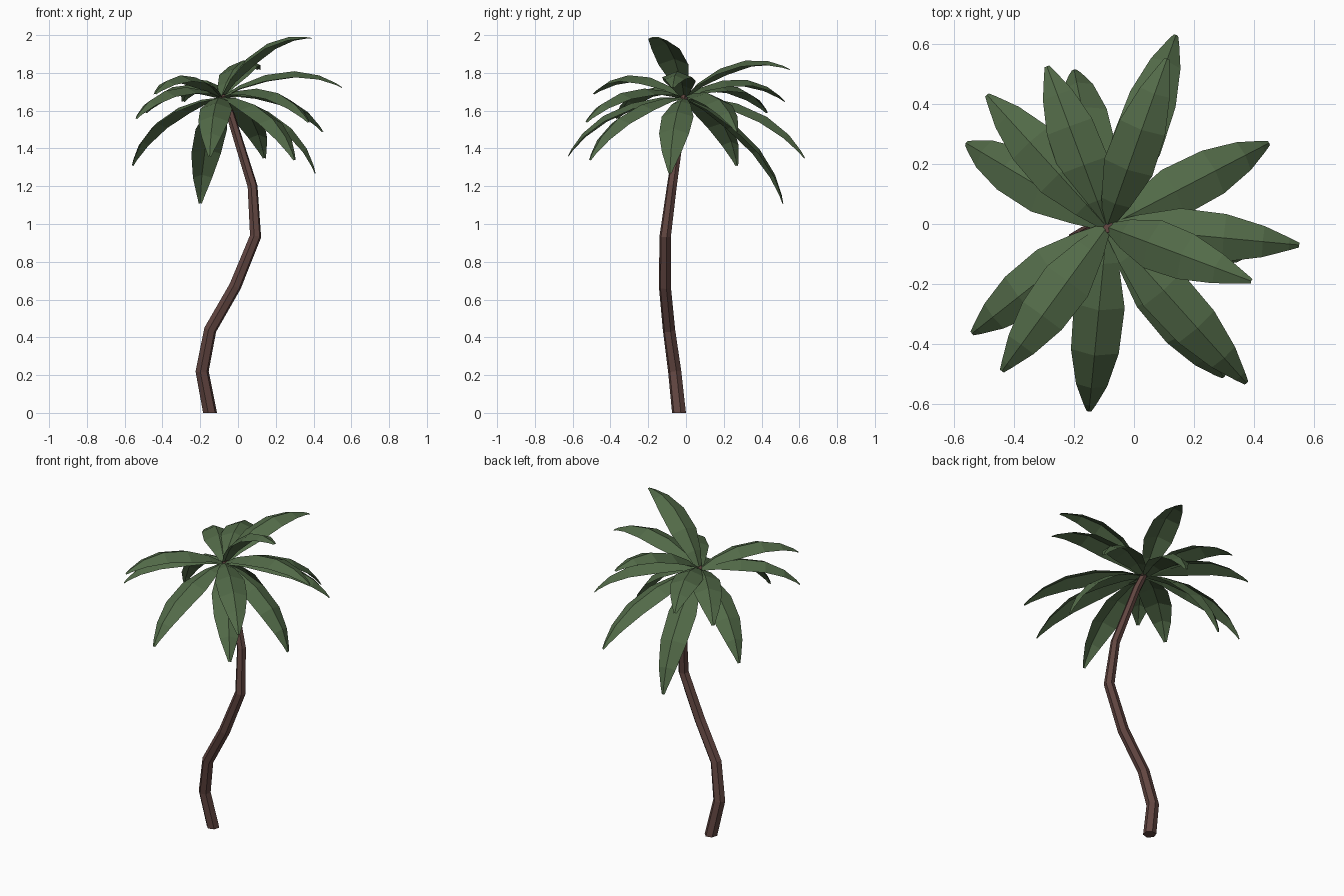
import bpy, bmesh, math
from mathutils import Vector

if "Cube" in bpy.data.objects:
    bpy.data.objects.remove(bpy.data.objects["Cube"])


def material(name, rgb):
    m = bpy.data.materials.new(name)
    m.diffuse_color = (*rgb, 1)
    m.use_nodes = True
    m.node_tree.nodes["Principled BSDF"].inputs["Base Color"].default_value = m.diffuse_color
    return m


def add_object(name, bm, mat):
    me = bpy.data.meshes.new(name)
    bm.to_mesh(me)
    bm.free()
    me.materials.append(mat)
    ob = bpy.data.objects.new(name, me)
    bpy.context.collection.objects.link(ob)
    return ob


bark = material("bark", (0.12, 0.06, 0.052))
leaf = material("leaf", (0.085, 0.145, 0.065))

# Trunk: six-sided tapering tube along a crooked path (x, y, z, radius)
path = [(-.148, -.037, 0, .038), (-.19, -.06, .22, .036), (-.147, -.09, .44, .034),
        (-.015, -.112, .67, .033), (.093, -.11, .935, .031), (.077, -.075, 1.2, .027),
        (-.04, -.02, 1.58, .023), (-.085, -.01, 1.68, .020)]
SIDES = 6
bm = bmesh.new()
rings = []
for i, (x, y, z, r) in enumerate(path):
    c = Vector((x, y, z))
    a = Vector(path[max(i - 1, 0)][:3])
    b = Vector(path[min(i + 1, len(path) - 1)][:3])
    tangent = Vector((0, 0, 1)) if i == 0 else (b - a).normalized()
    u = Vector((0, 1, 0)).cross(tangent).normalized()
    v = tangent.cross(u)
    angles = [2 * math.pi * k / SIDES + math.pi / 12 for k in range(SIDES)]
    rings.append([bm.verts.new(c + r * (u * math.cos(t) + v * math.sin(t))) for t in angles])
for lo, hi in zip(rings, rings[1:]):
    for k in range(SIDES):
        n = (k + 1) % SIDES
        bm.faces.new((lo[k], lo[n], hi[n], hi[k]))
bm.faces.new(rings[0][::-1])
bm.faces.new(rings[-1])
add_object("trunk", bm, bark)

# Fronds: arched, roof-folded blades from the crown to each tip
crown = Vector((-.09, -.01, 1.67))
tips = [(.14, .63, 1.35), (.45, .27, 1.49), (.55, -.07, 1.725), (.39, -.19, 1.985),
        (.375, -.53, 1.54), (.30, -.51, 1.34), (-.15, -.625, 1.36), (-.44, -.49, 1.69),
        (-.54, -.365, 1.56), (-.56, .27, 1.31), (-.49, .43, 1.59), (-.29, .525, 1.65),
        (-.20, .515, 1.11), (.11, .55, 1.82), (.41, -.085, 1.27)]
# Stations along a blade: fraction, half width, arch height, fold depth
stations = [(0, .015, 0, .006), (.16, .05, .055, .02), (.38, .085, .098, .034),
            (.62, .08, .105, .032), (.82, .052, .072, .022), (.95, .021, .025, .01),
            (1, .008, 0, .004)]
for i, tip in enumerate(tips):
    bm = bmesh.new()
    chord = Vector(tip) - crown
    side = Vector((0, 0, 1)).cross(chord).normalized()
    up = chord.cross(side).normalized()
    rows = []
    for t, w, arch, fold in stations:
        rib = crown + chord * t + up * arch
        edge = rib - up * fold
        rows.append([bm.verts.new(p) for p in (edge - side * w, rib, edge + side * w)])
    for p, q in zip(rows, rows[1:]):
        for k in (0, 1):
            bm.faces.new((p[k], q[k], q[k + 1], p[k + 1]))
    add_object(f"frond_{i + 1}", bm, leaf)
